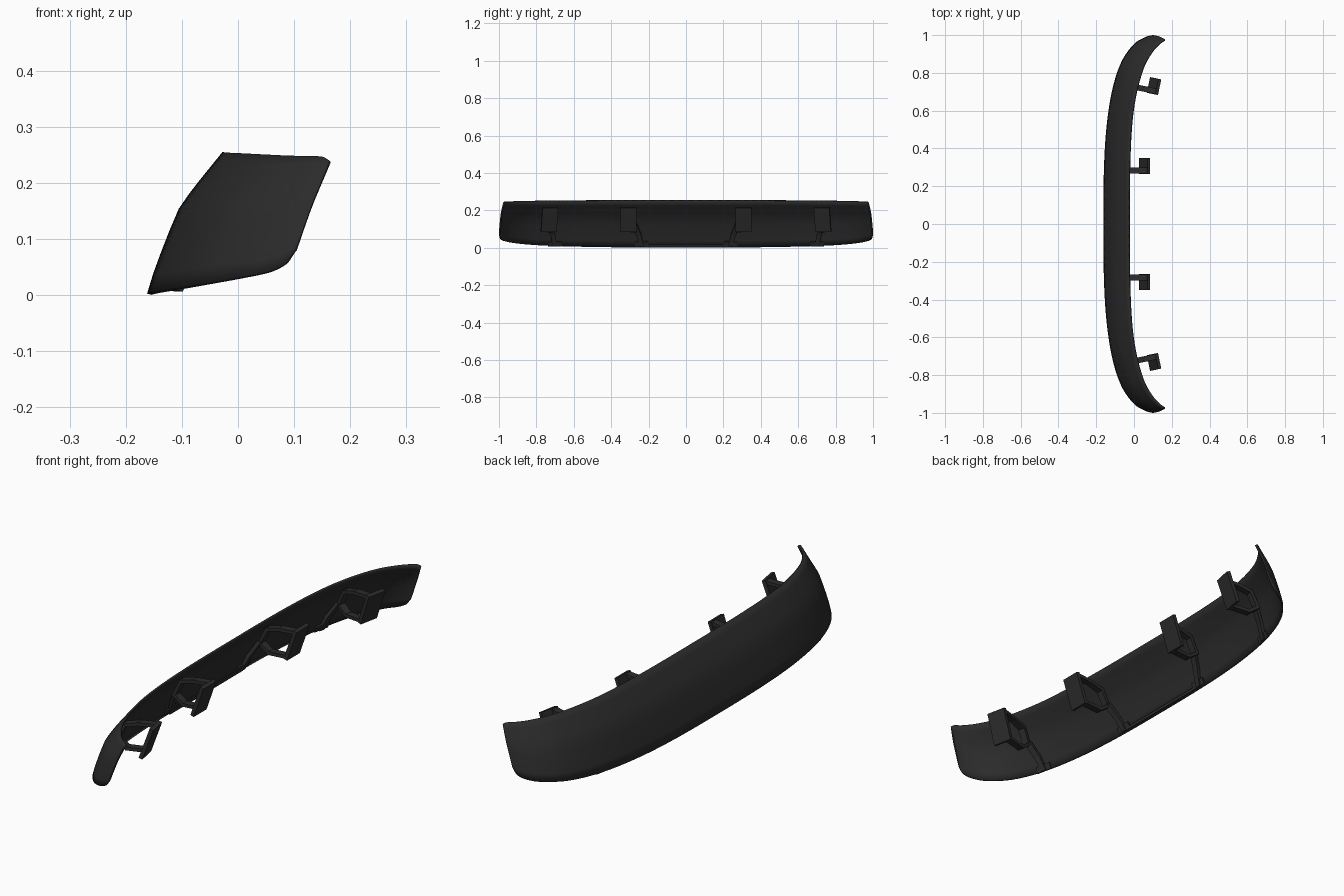
import bpy, bmesh, math
from mathutils import Vector, Matrix

if "Cube" in bpy.data.objects:
    bpy.data.objects.remove(bpy.data.objects["Cube"])

mat = bpy.data.materials.new("matte black plastic")
mat.diffuse_color = (0.025, 0.025, 0.025, 1)
mat.use_nodes = True
mat.node_tree.nodes["Principled BSDF"].inputs["Base Color"].default_value = mat.diffuse_color


def make_object(name, bm):
    bmesh.ops.recalc_face_normals(bm, faces=bm.faces)
    me = bpy.data.meshes.new(name)
    bm.to_mesh(me)
    bm.free()
    me.materials.append(mat)
    ob = bpy.data.objects.new(name, me)
    bpy.context.collection.objects.link(ob)
    return ob


def spline(pts, s):
    """Catmull-Rom through pts; s in 0..len-1. Mirrored in y at the start."""
    P = [Vector(p) for p in pts]
    P = [Vector((P[1].x, -P[1].y, P[1].z))] + P + [2 * P[-1] - P[-2]]
    i = min(int(s), len(pts) - 2)
    t = s - i
    a, b, c, d = P[i:i + 4]
    return 0.5 * (2 * b + (c - a) * t + (2 * a - 5 * b + 4 * c - d) * t * t
                  + (3 * b - a - 3 * c + d) * t ** 3)


# visor shell: lower and upper edge curves, lofted with a slight bulge
low = [(-.162, 0, .003), (-.159, .3, .004), (-.144, .53, .007), (-.113, .72, .012),
       (-.066, .86, .02), (-.003, .95, .031), (.05, .985, .041), (.083, .997, .056), (.102, 1.0, .082)]
top = [(-.028, 0, .255), (-.026, .3, .255), (-.015, .53, .254), (.008, .69, .253),
       (.046, .825, .251), (.088, .905, .249), (.125, .95, .248), (.15, .97, .247), (.163, .978, .24)]
rows = [(0, 0), (.14, .008), (.28, .014), (.45, .02), (.6, .024), (.7, .02), (.8, .014), (.9, .007), (1, 0)]
N = 6
half = []
for k in range((len(low) - 1) * N + 1):
    s = k / N
    L, T = spline(low, s), spline(top, s)
    e = .02
    tan = spline(low, min(s + e, 8)) - spline(low, max(s - e, 0))
    out = Vector((-tan.y, tan.x, 0)).normalized()
    fade = 1 - .8 * max(0, (s - 4) / 4)
    half.append([L.lerp(T, t) + out * b * fade for t, b in rows])
full = [[Vector((p.x, -p.y, p.z)) for p in c] for c in reversed(half[1:])] + half
bm = bmesh.new()
grid = [[bm.verts.new(p) for p in c] for c in full]
for a, b in zip(grid, grid[1:]):
    for j in range(len(rows) - 1):
        bm.faces.new((a[j], a[j + 1], b[j + 1], b[j]))
visor = make_object("visor_shell", bm)
# make normals face forward so the thickness goes inward
mid = visor.data.polygons[len(visor.data.polygons) // 2]
if mid.normal.x > 0:
    visor.data.flip_normals()
sol = visor.modifiers.new("thickness", 'SOLIDIFY')
sol.thickness = .008
sol.offset = -1
bpy.context.view_layer.objects.active = visor
visor.select_set(True)
bpy.ops.object.shade_smooth_by_angle(angle=math.radians(35))
visor.select_set(False)


def bar(bm, p, q, w, t, M):
    """Box from p to q in local (u, v, z), w wide along v, t thick."""
    p, q = Vector(p), Vector(q)
    d = (q - p).normalized()
    n = d.cross(Vector((0, 1, 0))).normalized()
    ext = d * t * .4
    vs = [bm.verts.new(M @ (c + Vector((0, a * w / 2, 0)) + n * b * t / 2))
          for c in (p - ext, q + ext) for a, b in ((-1, -1), (1, -1), (1, 1), (-1, 1))]
    for f in ((0, 1, 2, 3), (7, 6, 5, 4), (0, 4, 5, 1), (1, 5, 6, 2), (2, 6, 7, 3), (3, 7, 4, 0)):
        bm.faces.new([vs[i] for i in f])


def bracket(name, x, y, ang, side):
    bm = bmesh.new()
    M = Matrix.Diagonal((1, side, 1, 1)) @ Matrix.Translation((x, y, 0)) @ Matrix.Rotation(ang, 4, 'Z')
    # leg along the inside of the visor, with a clip foot
    bar(bm, (.012, -.045, .014), (.035, -.03, .068), .025, .014, M)
    bar(bm, (.035, -.03, .068), (.068, -.008, .125), .028, .014, M)
    bar(bm, (.008, -.045, .012), (.016, -.045, .03), .07, .01, M)
    # open frame
    ring = [(.068, 0, .12), (.1, 0, .185), (.155, 0, .2), (.232, 0, .207), (.19, 0, .095), (.11, 0, .09)]
    for a, b in zip(ring, ring[1:] + ring[:1]):
        bar(bm, a, b, .03, .014, M)
    # tilted mounting tab
    bar(bm, (.193, .025, .092), (.234, .025, .209), .085, .016, M)
    make_object(name, bm)


for side, label in ((1, "left"), (-1, "right")):
    bracket("inner_bracket_" + label, -.158, .283, 0, side)
    bracket("outer_bracket_" + label, -.108, .748, -.2, side)

# narrow lip along the lower edge between the inner brackets
bm = bmesh.new()
bmesh.ops.create_cube(bm, size=1, matrix=Matrix.Translation((-.151, 0, .009)) @ Matrix.Diagonal((.014, .48, .012, 1)))
make_object("lower_lip", bm)
